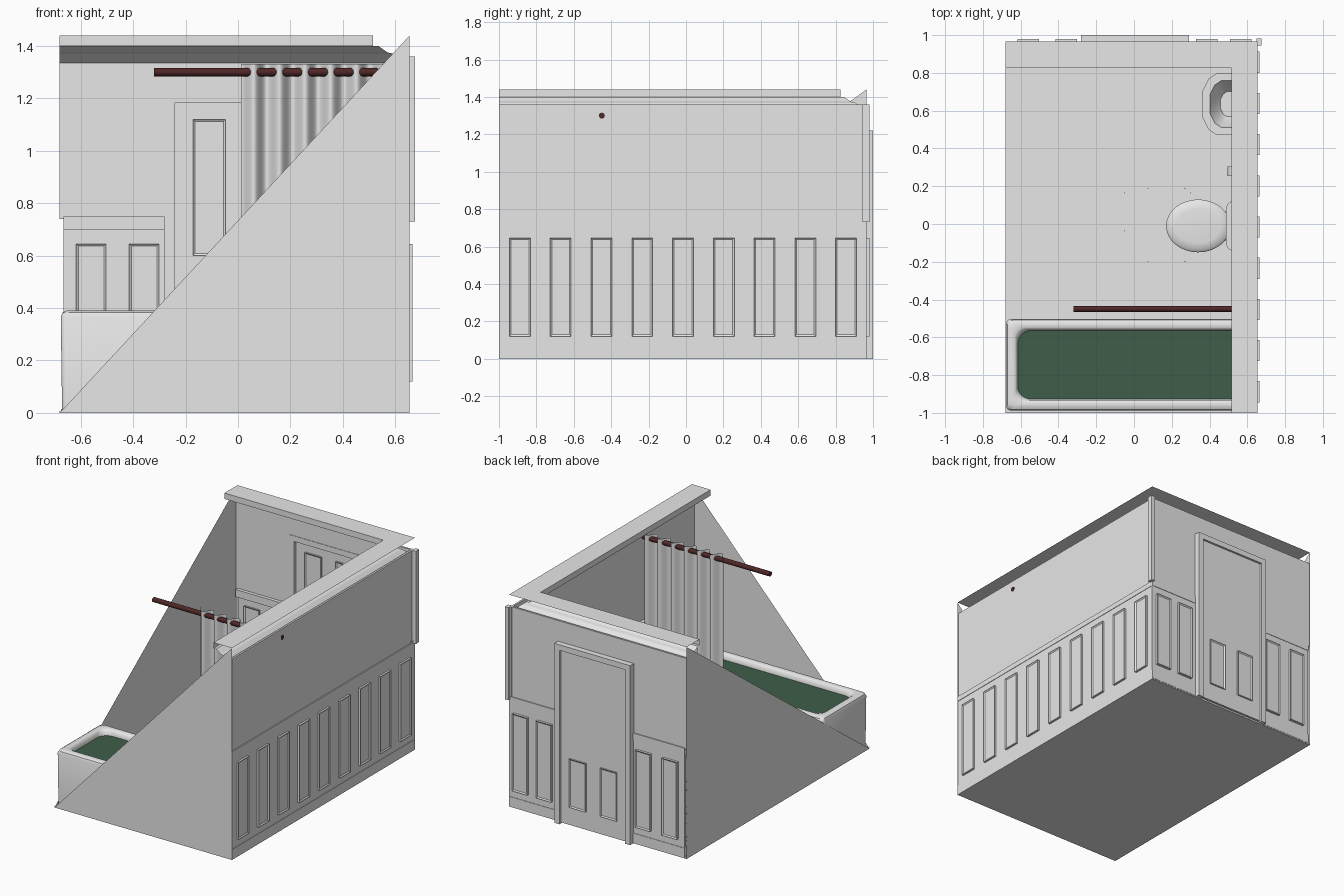
import bpy, bmesh, math

if "Cube" in bpy.data.objects:
    bpy.data.objects.remove(bpy.data.objects["Cube"], do_unlink=True)


def material(name, rgb):
    m = bpy.data.materials.new(name)
    m.use_nodes = True
    m.diffuse_color = (*rgb, 1)
    m.node_tree.nodes["Principled BSDF"].inputs["Base Color"].default_value = (*rgb, 1)
    return m


GREY = material("plain grey", (0.8, 0.8, 0.8))
GREEN = material("dark green water", (0.049, 0.11, 0.066))
BROWN = material("dark red brown", (0.08, 0.02, 0.02))


def finish(name, bm, mat=GREY, smooth=False, solid=True):
    if solid:
        bmesh.ops.recalc_face_normals(bm, faces=bm.faces)
    me = bpy.data.meshes.new(name)
    bm.to_mesh(me)
    bm.free()
    ob = bpy.data.objects.new(name, me)
    bpy.context.collection.objects.link(ob)
    me.materials.append(mat)
    if smooth:
        bpy.ops.object.select_all(action="DESELECT")
        ob.select_set(True)
        bpy.context.view_layer.objects.active = ob
        bpy.ops.object.shade_smooth_by_angle(angle=math.radians(40))
    return ob


def add_box(bm, x, y, z):
    r = bmesh.ops.create_cube(bm, size=1)
    for v in r["verts"]:
        v.co = [lo + (c + 0.5) * (hi - lo) for c, (lo, hi) in zip(v.co, (x, y, z))]
    return r["verts"]


def box(name, x, y, z, mat=GREY):
    bm = bmesh.new()
    add_box(bm, x, y, z)
    return finish(name, bm, mat)


def panel(name, x, y, z, axis, border=0.012, depth=0.006):
    """Raised plate with a sunken, bordered face on both sides."""
    bm = bmesh.new()
    add_box(bm, x, y, z)
    bm.normal_update()
    for f in [f for f in bm.faces if abs(f.normal[axis]) > 0.9]:
        bmesh.ops.inset_individual(bm, faces=[f], thickness=border, depth=-depth)
    return finish(name, bm)


def loft(name, rings, mat=GREY, cap_start=True, cap_end=True):
    """Skin a stack of closed rings."""
    bm = bmesh.new()
    loops = [[bm.verts.new(p) for p in ring] for ring in rings]
    n = len(loops[0])
    for a, b in zip(loops, loops[1:]):
        for i in range(n):
            bm.faces.new((a[i], a[(i + 1) % n], b[(i + 1) % n], b[i]))
    if cap_start:
        bm.faces.new(loops[0][::-1])
    if cap_end:
        bm.faces.new(loops[-1])
    return finish(name, bm, mat, True)


def rounded(x0, x1, y0, y1, r, z, steps=6):
    pts = []
    corners = ((x1 - r, y1 - r), (x0 + r, y1 - r), (x0 + r, y0 + r), (x1 - r, y0 + r))
    for k, (cx, cy) in enumerate(corners):
        for i in range(steps + 1):
            a = math.pi / 2 * (k + i / steps)
            pts.append((cx + r * math.cos(a), cy + r * math.sin(a), z))
    return pts


def ellipse(cx, cy, rx, ry, z, n=32):
    return [(cx + rx * math.cos(2 * math.pi * i / n),
             cy + ry * math.sin(2 * math.pi * i / n), z) for i in range(n)]


L, R, F, B = -0.68, 0.655, -1.0, 0.965   # room limits
DL, DR, DTOP = -0.28, 0.29, 1.22         # doorway

# Floor slab and raised tiles
box("floor", (L, R), (F, B), (0, 0.008))
xs = [L] + [-0.51 + 0.195 * i for i in range(6)] + [R]
ys = [-0.5] + [-0.44 + 0.202 * i for i in range(7)] + [B]
bm = bmesh.new()
for x0, x1 in zip(xs, xs[1:]):
    for y0, y1 in zip(ys, ys[1:]):
        add_box(bm, (x0 + 0.004, x1 - 0.004), (y0 + 0.004, y1 - 0.004), (0.006, 0.014))
finish("floor_tiles", bm)
box("bath_mat", (-0.05, 0.3), (-0.2, 0.19), (0.012, 0.018))

# Cutaway triangular walls
for name, pts in (("front_wall", [(L, F, 0), (R, F, 0), (R, F, 1.44)]),
                  ("left_side_wall", [(L, F, 0), (L, B, 0), (L, B, 1.44)])):
    bm = bmesh.new()
    face = bm.faces.new([bm.verts.new(p) for p in pts])
    finish(name, bm, solid=False)

# Long wall: baseboard, wainscot, rail, upper wall, panels
box("long_wainscot", (0.64, 0.652), (F, B), (0, 0.72))
box("long_upper_wall", (0.635, 0.648), (F, B), (0.72, 1.36))
box("long_baseboard", (0.615, 0.655), (F, B), (0.008, 0.07))
box("long_rail", (0.61, 0.655), (F, B), (0.7, 0.735))
for i in range(9):
    c = -0.888 + 0.218 * i
    panel("long_wall_panel", (0.63, 0.665), (c - 0.056, c + 0.056), (0.12, 0.645), 0)

# Back wall on both sides of the doorway
for x0, x1, centres in ((-0.665, DL, (-0.56, -0.358)), (DR, R, (0.385, 0.565))):
    box("back_wainscot", (x0, x1), (0.952, 0.964), (0, 0.72))
    box("back_baseboard", (x0, x1), (0.93, 0.967), (0.008, 0.07))
    box("back_rail", (x0, x1), (0.925, 0.967), (0.7, 0.75))
    for c in centres:
        panel("back_wall_panel", (c - 0.057, c + 0.057), (0.942, 0.98), (0.12, 0.645), 1)
for x0, x1, z0 in ((L, DL, 0.74), (DR, R, 0.74), (DL, DR, DTOP)):
    box("back_upper_wall", (x0, x1), (0.948, 0.961), (z0, 1.36))
box("corner_strip", (0.648, 0.675), (0.945, 0.982), (0.73, 1.36))

# Door, frame and panels
FW = 0.038
box("door", (DL + FW, DR - FW), (0.97, 0.985), (0.008, DTOP - FW))
for x0, x1 in ((DL, DL + FW), (DR - FW, DR)):
    box("door_post", (x0, x1), (0.945, 1.0), (0, DTOP))
box("door_lintel", (DL + FW, DR - FW), (0.945, 1.0), (DTOP - FW, DTOP))
for x0 in (-0.172, 0.06):
    panel("door_upper_panel", (x0, x0 + 0.125), (0.96, 0.984), (0.6, 1.12), 1)
    panel("door_lower_panel", (x0, x0 + 0.125), (0.96, 0.993), (0.13, 0.46), 1)

# Crown moulding swept around the mitred corner, open at the back
bm = bmesh.new()
profile = ((0, 1.44), (0.14, 1.44), (0.14, 1.4), (0.12, 1.4), (0.085, 1.375),
           (0.06, 1.37), (0.012, 1.33))
rows = [[bm.verts.new(p) for p in ((R - d, F, z), (R - d, B - d, z), (L, B - d, z))]
        for d, z in profile]
for a, b in zip(rows, rows[1:]):
    for i in range(2):
        bm.faces.new((a[i], a[i + 1], b[i + 1], b[i]))
finish("crown_moulding", bm, solid=False)

# Bathtub and water
tub = [rounded(L + 0.004 + d, 0.645 - d, -0.988 + d, -0.503 - d, r, z)
       for d, r, z in ((0.005, 0.02, 0.008), (0, 0.025, 0.365), (0.006, 0.03, 0.382),
                       (0.02, 0.04, 0.39), (0.045, 0.05, 0.39), (0.055, 0.06, 0.382),
                       (0.06, 0.07, 0.36), (0.09, 0.08, 0.08))]
loft("bathtub", tub)
loft("bath_water", [rounded(-0.614, 0.585, -0.93, -0.56, 0.07, z) for z in (0.345, 0.352)], GREEN)

# Curtain rod and pleated curtain
bm = bmesh.new()
rod = bmesh.ops.create_cone(bm, cap_ends=True, segments=12, radius1=0.016, radius2=0.016, depth=0.97)
for v in rod["verts"]:
    v.co = (v.co.z + 0.165, v.co.x - 0.45, v.co.y + 1.3)
finish("curtain_rod", bm, BROWN, True)
bm = bmesh.new()
prev = None
for i in range(105):
    x = 0.012 + 0.006 * i
    y = -0.447 - 0.025 * math.cos(2 * math.pi * (x - 0.06) / 0.098)
    pair = [bm.verts.new((x, y, z)) for z in (0.12, 1.33)]
    if prev:
        bm.faces.new((prev[0], pair[0], pair[1], prev[1]))
    prev = pair
finish("shower_curtain", bm, smooth=True, solid=False)

# Toilet
loft("toilet_bowl", [ellipse(cx, -0.01, rx, ry, z) for cx, rx, ry, z in
                     ((0.42, 0.13, 0.09, 0.008), (0.42, 0.11, 0.075, 0.06),
                      (0.4, 0.12, 0.085, 0.14), (0.35, 0.16, 0.125, 0.22),
                      (0.34, 0.165, 0.13, 0.25))])
loft("toilet_lid", [ellipse(0.34, -0.01, 0.17 - d, 0.14 - d, z) for d, z in
                    ((0.005, 0.25), (0, 0.258), (0, 0.275), (0.012, 0.287), (0.05, 0.292))])
loft("toilet_tank", [rounded(0.5, 0.635, -0.13, 0.11, 0.035, z) for z in (0.22, 0.46)])
loft("toilet_tank_lid", [rounded(0.488, 0.64, -0.142, 0.122, 0.04, z) for z in (0.46, 0.485)])
box("toilet_pipe_block", (0.45, 0.56), (-0.07, 0.05), (0.1, 0.24))

# Paper holder
loft("paper_roll", [[(0.53 + 0.035 * math.cos(a), y, 0.38 + 0.035 * math.sin(a))
                     for a in [math.pi * k / 8 for k in range(16)]] for y in (0.255, 0.305)])
box("paper_holder", (0.53, 0.64), (0.305, 0.315), (0.37, 0.39))

# Sink with sunken bowl and pedestal
half = ((0.64, 0.165), (0.44, 0.165), (0.395, 0.135), (0.36, 0.065))
outline = [(x, -y) for x, y in half] + [(x, y) for x, y in reversed(half)]


def sink_ring(s, z):
    return [(0.525 + (x - 0.525) * s, 0.635 + y * s, z) for x, y in outline]


loft("sink", [sink_ring(s, z) for s, z in ((0.5, 0.37), (0.85, 0.42), (0.98, 0.45), (1, 0.5),
                                           (0.75, 0.5), (0.7, 0.48), (0.4, 0.42))])
loft("sink_pedestal", [ellipse(0.54, 0.635, r, r, z) for r, z in
                       ((0.09, 0.008), (0.06, 0.06), (0.05, 0.25), (0.075, 0.39))])
box("sink_tap", (0.575, 0.6), (0.62, 0.65), (0.49, 0.56))
box("sink_spout", (0.52, 0.6), (0.625, 0.645), (0.545, 0.56))
